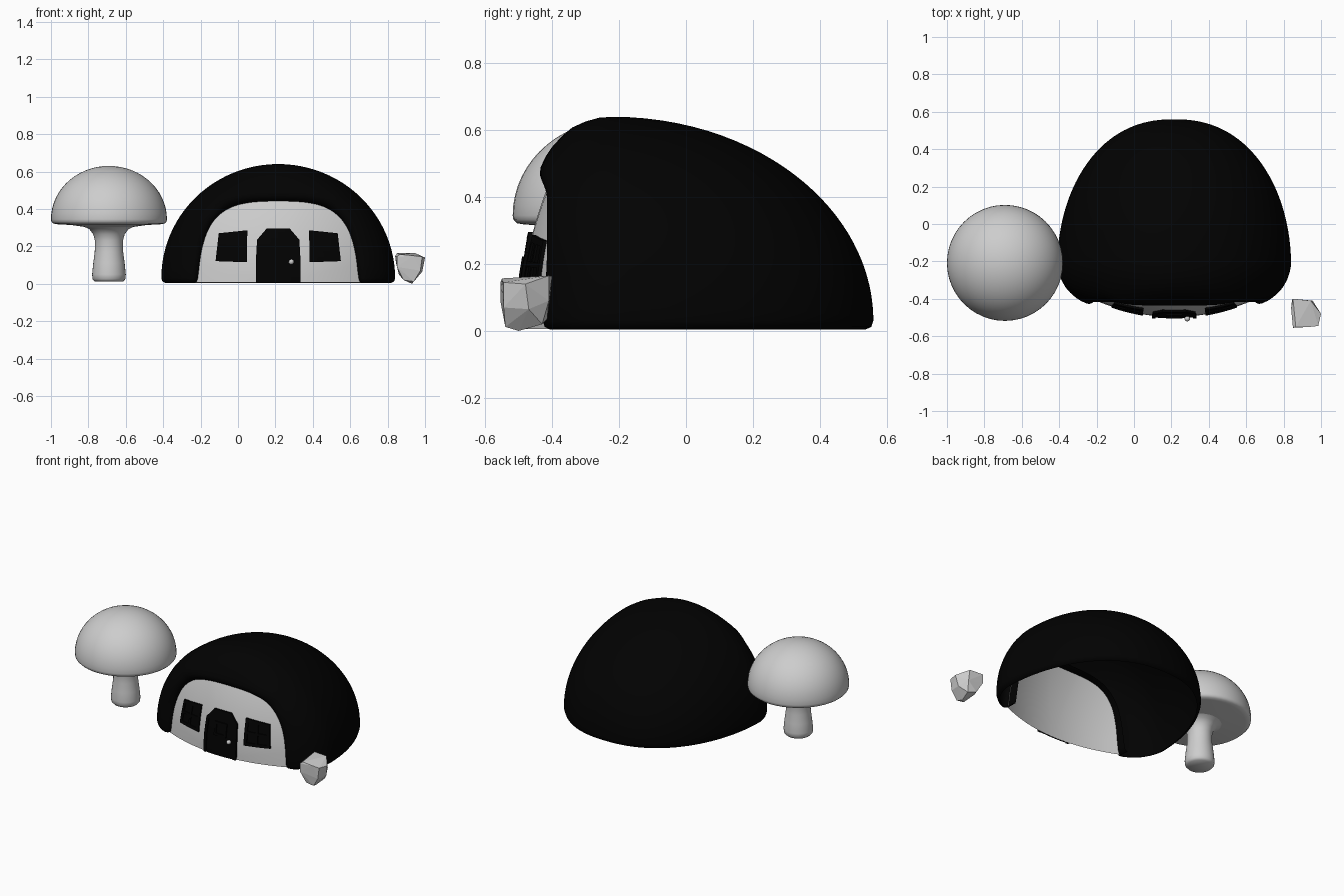
import bpy, bmesh, math
from mathutils import Vector

if "Cube" in bpy.data.objects:
    bpy.data.objects.remove(bpy.data.objects["Cube"])

CX = 0.215  # house centre line


def material(name, v):
    m = bpy.data.materials.new(name)
    m.diffuse_color = (v, v, v, 1)
    m.use_nodes = True
    m.node_tree.nodes["Principled BSDF"].inputs["Base Color"].default_value = m.diffuse_color
    return m


PALE = material("pale_grey", 0.61)
DARK = material("black", 0.0005)


def finish(name, bm, mat, smooth=True, recalc=True):
    bmesh.ops.remove_doubles(bm, verts=bm.verts, dist=1e-5)
    if recalc:
        bmesh.ops.recalc_face_normals(bm, faces=bm.faces)
    me = bpy.data.meshes.new(name)
    bm.to_mesh(me)
    bm.free()
    ob = bpy.data.objects.new(name, me)
    bpy.context.collection.objects.link(ob)
    me.materials.append(mat)
    if smooth:
        me.shade_smooth()
        me.set_sharp_from_angle(angle=math.radians(50))
    return ob


def skin(bm, rows, closed=False):
    """Join rows of points with faces."""
    vs = [[bm.verts.new(p) for p in r] for r in rows]
    n = len(rows[0])
    for a, b in zip(vs, vs[1:]):
        for i in range(n if closed else n - 1):
            j = (i + 1) % n
            bm.faces.new((a[i], a[j], b[j], b[i]))


def lathe(name, profile, centre, mat, segs):
    bm = bmesh.new()
    rows = [[(centre[0] + r * math.cos(2 * math.pi * i / segs),
              centre[1] + r * math.sin(2 * math.pi * i / segs), z) for i in range(segs)]
            for r, z in profile]
    skin(bm, rows, True)
    bmesh.ops.dissolve_degenerate(bm, dist=1e-5, edges=bm.edges)
    return finish(name, bm, mat)


def arch(w, h, n, base, steps=48):
    """Tapered superellipse arch, right foot to left foot, as (x, z)."""
    pts = []
    for i in range(steps + 1):
        t = math.pi * i / steps
        c, s = math.cos(t), max(0.0, math.sin(t))
        z = base + (h - base) * s ** (2 / n)
        x = math.copysign(w * abs(c) ** (2 / n), c) * (1 - 0.07 * (n - 2) ** 2 * z)
        pts.append((x, base + (z - base) * (1 - 0.22 * (n - 2) * x * x)))
    return pts


def wall_y(x, z):
    return -0.497 + 0.088 * (x / 0.42) ** 2 + 0.45 * z * z


# Turf mound: half ellipsoid at the back, rounded lip around the front opening
sections = []
for i in range(33):
    s = math.pi / 2 * (1 - (i / 32) ** 1.3)
    c = max(0.0, math.cos(s))
    sections.append((-0.22 + 0.78 * math.sin(s), 0.625 * c ** 0.88, 0.03 + 0.61 * c, 2))
sections += [(-0.26, 0.617, 0.637, 2), (-0.30, 0.603, 0.626, 2), (-0.34, 0.58, 0.608, 2.04),
             (-0.37, 0.557, 0.583, 2.14), (-0.40, 0.527, 0.55, 2.35), (-0.42, 0.5, 0.52, 2.65),
             (-0.434, 0.472, 0.49, 3.0), (-0.438, 0.455, 0.47, 3.4), (-0.432, 0.442, 0.453, 3.8),
             (-0.415, 0.434, 0.442, 4), (-0.395, 0.432, 0.438, 4), (-0.34, 0.43, 0.437, 4)]


def foot(x, y, d, z):
    """Pull a rim point inward to round off the bottom edge."""
    target = Vector((math.copysign(0.5, x), -0.34)) if y < -0.3 else Vector((0, 0))
    p = Vector((x, y))
    p += (target - p).normalized() * d
    return (p.x + CX, p.y, z)


def lip_y(y, z):
    """Set the lip back a little at the sides of the opening."""
    k = min(1, max(0, (0.48 - z) / 0.08))
    w = min(1, max(0, (-y - 0.34) / 0.09))
    return y + w * k * k * (3 - 2 * k) * (0.008 + 0.014 * min(1, z / 0.2))


rows = []
for y, w, h, n in sections:
    a = arch(w, h, n, 0.03)
    row = [(x + CX, lip_y(y, z), z) for x, z in a]
    xr, xl, yf = a[0][0], a[-1][0], lip_y(y, 0.03)
    rows.append([foot(xr, yf, 0.024, 0.004), foot(xr, yf, 0.006, 0.012)] + row +
                [foot(xl, yf, 0.006, 0.012), foot(xl, yf, 0.024, 0.004)])
bm = bmesh.new()
skin(bm, rows)
bmesh.ops.dissolve_degenerate(bm, dist=1e-5, edges=bm.edges)
finish("turf_mound", bm, DARK)

# Front wall: bulging, leaning sheet filling the opening
bm = bmesh.new()
outline = arch(0.442, 0.447, 4, 0.006)
rows = []
for i in range(25):
    r = i / 24
    rows.append([(x * r + CX, wall_y(x * r, z * r), max(0.006, z * r)) for x, z in outline])
skin(bm, rows)
bmesh.ops.dissolve_degenerate(bm, dist=1e-5, edges=bm.edges)
bmesh.ops.recalc_face_normals(bm, faces=bm.faces)
if sum(f.normal.y * f.calc_area() for f in bm.faces) > 0:
    bmesh.ops.reverse_faces(bm, faces=bm.faces)
finish("front_wall", bm, PALE, recalc=False)


def plate(bm, pts, off):
    """Flat slab standing out by off, wrapped onto the wall later."""
    front = [bm.verts.new((x, -off, z)) for x, z in pts]
    back = [bm.verts.new((x, -0.002, z)) for x, z in pts]
    bm.faces.new(front)
    n = len(pts)
    for i in range(n):
        j = (i + 1) % n
        bm.faces.new((front[i], back[i], back[j], front[j]))


def wrap(name, bm):
    """Slice flat slabs finely, then bend them to follow the wall."""
    for axis in ((1, 0, 0), (0, 0, 1)):
        for k in range(-10, 11):
            bmesh.ops.bisect_plane(bm, geom=bm.verts[:] + bm.edges[:] + bm.faces[:],
                                   plane_co=Vector(axis) * (k * 0.035), plane_no=axis)
    bmesh.ops.recalc_face_normals(bm, faces=bm.faces)
    if sum(f.normal.y * f.calc_area() for f in bm.faces) > 0:
        bmesh.ops.reverse_faces(bm, faces=bm.faces)
    for v in bm.verts:
        v.co.y += wall_y(v.co.x, v.co.z)
        v.co.x += CX
    finish(name, bm, DARK, False, False)


def window(bm, corners, bar, off, cross):
    """Pane, frame and cross bars inside four corners."""
    a, b, c, d = [Vector(p) for p in corners]

    def rect(u0, u1, v0, v1):
        return [tuple((a.lerp(b, u)).lerp(d.lerp(c, u), v))
                for u, v in ((u0, v0), (u1, v0), (u1, v1), (u0, v1))]
    plate(bm, rect(0.02, 0.98, 0.02, 0.98), off - 0.006)
    bars = [(0, bar, 0, 1), (1 - bar, 1, 0, 1), (bar, 1 - bar, 0, bar), (bar, 1 - bar, 1 - bar, 1)]
    if cross:
        h = bar * 0.4
        bars += [(0.5 - h, 0.5 + h, bar, 1 - bar), (bar, 1 - bar, 0.5 - h, 0.5 + h)]
    for r in bars:
        plate(bm, rect(*r), off)


# Two windows, mirrored about the door
for side, name in ((-1, "left_window"), (1, "right_window")):
    bm = bmesh.new()
    q = [(0.168, 0.115), (0.335, 0.121), (0.318, 0.27), (0.165, 0.286)]
    window(bm, [(side * x, z) for x, z in q[::side]], 0.12, 0.013, True)
    wrap(name, bm)

# Door with clipped top corners, frame and small window
half = [(0.12, 0.006), (0.119, 0.13), (0.113, 0.235), (0.062, 0.295)]
inner = [(0.1, 0.006), (0.099, 0.13), (0.094, 0.225), (0.052, 0.276)]
outer = half + [(-x, z) for x, z in half[::-1]]
inner += [(-x, z) for x, z in inner[::-1]]
bm = bmesh.new()
plate(bm, inner, 0.008)
wrap("door", bm)
bm = bmesh.new()
for i in range(7):
    plate(bm, [outer[i], outer[i + 1], inner[i + 1], inner[i]], 0.014)
wrap("door_frame", bm)
bm = bmesh.new()
window(bm, [(-0.045, 0.135), (0.045, 0.135), (0.045, 0.223), (-0.045, 0.223)], 0.17, 0.015, False)
wrap("door_window", bm)

# Door knob
bm = bmesh.new()
bmesh.ops.create_icosphere(bm, subdivisions=2, radius=0.015)
bmesh.ops.translate(bm, verts=bm.verts, vec=(0.07 + CX, wall_y(0.07, 0.117) - 0.018, 0.117))
finish("door_knob", bm, PALE)

# Mushroom cap and stem
cap = [(0.31 * math.sin(math.radians(a)), 0.345 + 0.285 * math.cos(math.radians(a)))
       for a in range(0, 91, 6)]
cap += [(0.308, 0.332), (0.298, 0.322), (0.275, 0.318), (0.2, 0.314), (0.13, 0.304), (0, 0.304)]
lathe("mushroom_cap", cap, (-0.69, -0.208), PALE, 48)
stem = [(0, 0.012), (0.076, 0.012), (0.088, 0.025), (0.09, 0.05), (0.084, 0.11), (0.076, 0.17),
        (0.075, 0.23), (0.084, 0.265), (0.105, 0.292), (0.135, 0.306), (0.1, 0.31)]
lathe("mushroom_stem", stem, (-0.69, -0.208), PALE, 32)

# Faceted rock
rock = [(0.85, -0.555, 0.145), (0.865, -0.55, 0.157), (0.94, -0.55, 0.15), (0.985, -0.545, 0.145),
        (1.0, -0.48, 0.14), (0.945, -0.41, 0.165), (0.85, -0.40, 0.164), (0.84, -0.45, 0.148),
        (0.85, -0.555, 0.09), (0.975, -0.545, 0.07), (0.845, -0.405, 0.11), (0.955, -0.41, 0.09),
        (0.93, -0.5, 0.0), (0.885, -0.54, 0.02), (0.94, -0.54, 0.012), (0.89, -0.415, 0.035),
        (0.945, -0.43, 0.02), (0.985, -0.47, 0.065), (0.86, -0.47, 0.05)]
bm = bmesh.new()
for p in rock:
    bm.verts.new(p)
bmesh.ops.convex_hull(bm, input=bm.verts)
finish("rock", bm, PALE, False)
